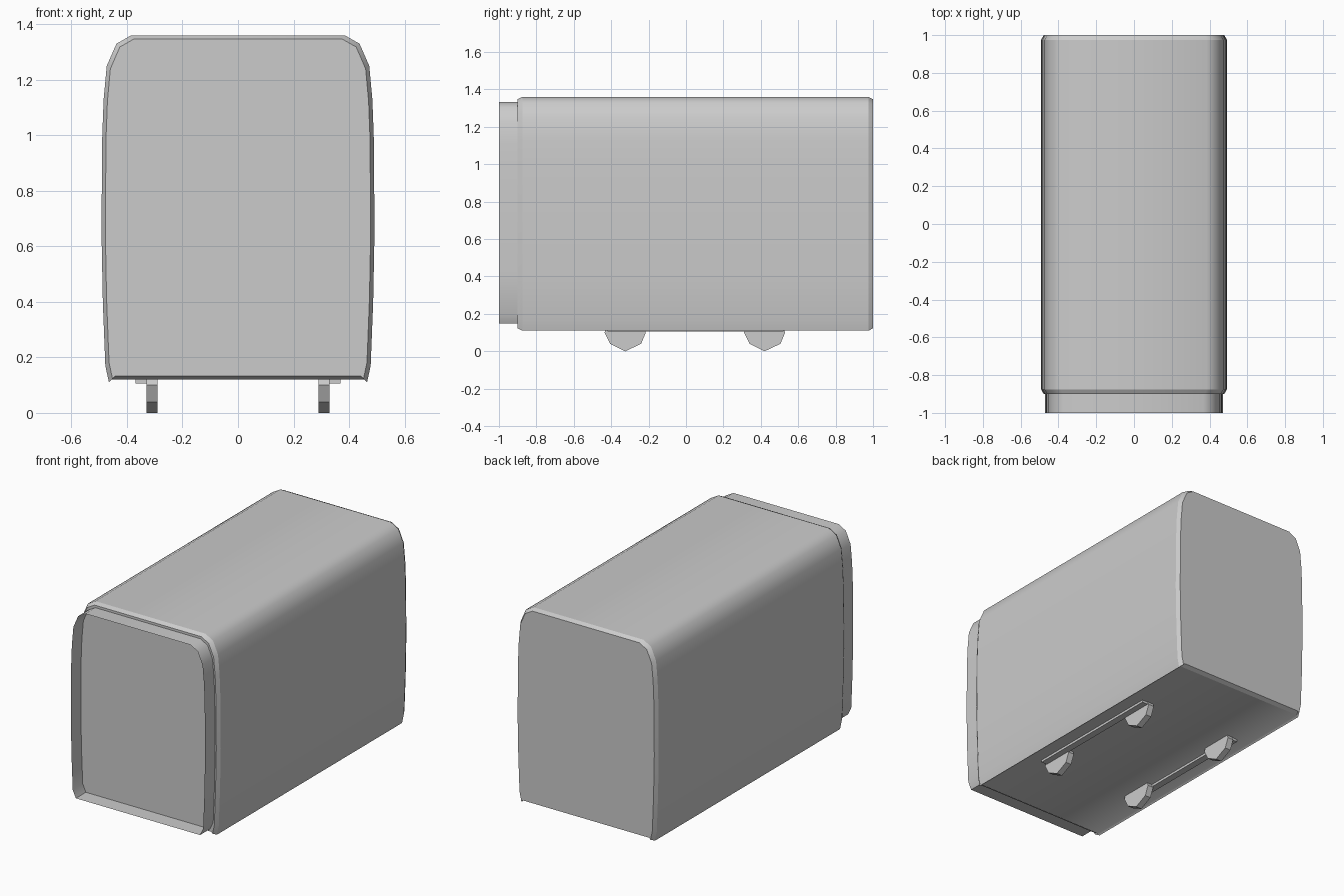
import bpy, bmesh, math

if "Cube" in bpy.data.objects:
    bpy.data.objects.remove(bpy.data.objects["Cube"], do_unlink=True)

grey = bpy.data.materials.new("plain grey")
grey.use_nodes = True
colour = (0.6, 0.6, 0.6, 1)
grey.diffuse_color = colour
grey.node_tree.nodes["Principled BSDF"].inputs["Base Color"].default_value = colour

# Right half of the cross-section, bottom to top
HALF = [(0.455, 0.12), (0.465, 0.11), (0.478, 0.17), (0.487, 0.4), (0.492, 0.66),
        (0.489, 1.0), (0.484, 1.13), (0.473, 1.25), (0.438, 1.33), (0.385, 1.36)]
MID = 0.74


def section(sx=1, sz=1, half=HALF):
    """Mirrored closed outline, scaled about its middle."""
    outline = half + [(-x, z) for x, z in reversed(half)]
    return [(x * sx, MID + (z - MID) * sz) for x, z in outline]


def loft(name, rings, caps=True, angle=50):
    """Skin a list of (y, outline) rings, keeping ring edges crisp."""
    bm = bmesh.new()
    loops = [[bm.verts.new((x, y, z)) for x, z in pts] for y, pts in rings]
    n = len(loops[0])
    for a, b in zip(loops, loops[1:]):
        for i in range(n):
            j = (i + 1) % n
            bm.faces.new((a[i], a[j], b[j], b[i]))
    if caps:
        bm.faces.new(loops[0])
        bm.faces.new(loops[-1])
    bmesh.ops.recalc_face_normals(bm, faces=bm.faces)
    for f in bm.faces:
        f.smooth = True
    for e in bm.edges:
        same_ring = abs(e.verts[0].co.y - e.verts[1].co.y) < 1e-5
        folded = len(e.link_faces) == 2 and e.calc_face_angle() > math.radians(angle)
        e.smooth = not (same_ring or folded)
    mesh = bpy.data.meshes.new(name)
    bm.to_mesh(mesh)
    bm.free()
    mesh.materials.append(grey)
    obj = bpy.data.objects.new(name, mesh)
    bpy.context.collection.objects.link(obj)
    return obj


def prism(name, x0, x1, outline):
    """Extrude a y-z outline across x."""
    bm = bmesh.new()
    face = bm.faces.new([bm.verts.new((x0, y, z)) for y, z in outline])
    new = bmesh.ops.extrude_face_region(bm, geom=[face])["geom"]
    moved = [v for v in new if isinstance(v, bmesh.types.BMVert)]
    bmesh.ops.translate(bm, verts=moved, vec=(x1 - x0, 0, 0))
    bmesh.ops.recalc_face_normals(bm, faces=bm.faces)
    mesh = bpy.data.meshes.new(name)
    bm.to_mesh(mesh)
    bm.free()
    mesh.materials.append(grey)
    obj = bpy.data.objects.new(name, mesh)
    bpy.context.collection.objects.link(obj)


# Long body with narrow chamfers at both ends
full, inset = section(), section(0.972, 0.98)
loft("body", [(-0.9, inset), (-0.875, full), (0.975, full), (1.0, inset)])

# Open thin sleeve projecting from the front
sleeve = section(0.955, 0.956, HALF[:1] + HALF[2:])
loft("front_sleeve", [(-1.0, sleeve), (-0.9, sleeve)], caps=False)

# Four faceted wheels and the two rails beside them
WHEEL = [(-0.11, 0.1), (-0.08, 0.04), (0, 0), (0.085, 0.04), (0.11, 0.1), (0.1, 0.13), (-0.1, 0.13)]
for side, s in (("left", 1), ("right", -1)):
    for end, y in (("front", -0.325), ("rear", 0.42)):
        prism(f"{end}_{side}_wheel", s * 0.29, s * 0.33, [(y + dy, z) for dy, z in WHEEL])
    prism(f"{side}_rail", s * 0.325, s * 0.37,
          [(-0.42, 0.105), (0.52, 0.105), (0.52, 0.125), (-0.42, 0.125)])
